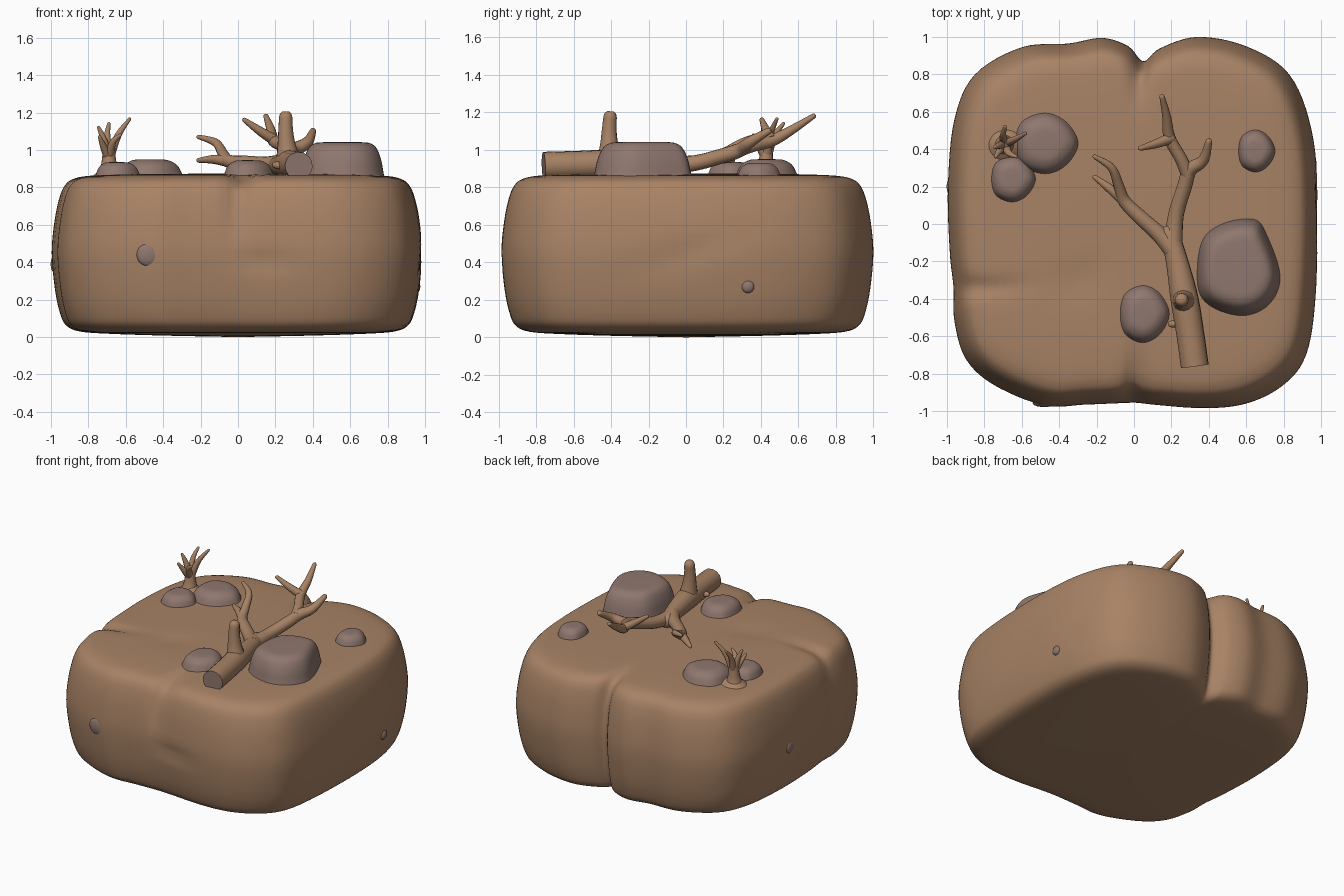
import bpy, bmesh, math
from mathutils import Vector


def material(name, rgb):
    m = bpy.data.materials.new(name)
    m.diffuse_color = (*rgb, 1)
    return m


EARTH = material("earth brown", (0.39, 0.225, 0.13))
STONE = material("mauve stone", (0.275, 0.185, 0.158))


def spline(pts, n, closed):
    """Catmull-Rom through the points, n steps per span."""
    pts = [Vector(p) for p in pts]
    k, out = len(pts), []
    for i in range(k if closed else k - 1):
        g = (lambda j: pts[j % k]) if closed else (lambda j: pts[max(0, min(k - 1, j))])
        a, b, c, d = g(i - 1), g(i), g(i + 1), g(i + 2)
        for s in range(n):
            t = s / n
            out.append(0.5 * (2 * b + (c - a) * t + (2 * a - 5 * b + 4 * c - d) * t * t
                              + (3 * b - a - 3 * c + d) * t ** 3))
    return out if closed else out + [pts[-1]]


def finish(name, bm, mats, angle=60):
    bmesh.ops.recalc_face_normals(bm, faces=bm.faces)
    me = bpy.data.meshes.new(name)
    bm.to_mesh(me)
    bm.free()
    ob = bpy.data.objects.new(name, me)
    bpy.context.collection.objects.link(ob)
    for m in mats:
        me.materials.append(m)
    bpy.ops.object.select_all(action='DESELECT')
    ob.select_set(True)
    bpy.context.view_layer.objects.active = ob
    bpy.ops.object.shade_smooth_by_angle(angle=math.radians(angle))
    return ob


def bridge(bm, rings):
    for r, q in zip(rings, rings[1:]):
        for i in range(len(r)):
            j = (i + 1) % len(r)
            bm.faces.new((r[i], r[j], q[j], q[i]))


def mound(name, outline, centre, profile, mat, warp=lambda v: v, n=6, m=4):
    """Smooth outline swept over a (scale, height) profile."""
    loop = spline(outline, n, True)
    c = Vector(centre)
    bm = bmesh.new()
    rings = []
    for f, z in spline(profile, m, False):
        f = max(f, 0.004)
        rings.append([bm.verts.new(warp(Vector((*(c + (p - c) * f), z)))) for p in loop])
    bridge(bm, rings)
    bm.faces.new(rings[0])
    bm.faces.new(rings[-1])
    return finish(name, bm, [mat])


def bump(v, mid, w):
    return math.exp(-((v - mid) / w) ** 2)


def ramp(v, a, b):
    t = max(0, min(1, (v - a) / (b - a)))
    return t * t * (3 - 2 * t)


def grooves(v):
    x, y, z = v
    up = ramp(z, 0.6, 0.85)
    dz = -0.05 * up * bump(x, 0.02, 0.05) * ramp(abs(y), 0.55, 0.95)      # top crease
    dz -= 0.03 * up * bump(y, -0.34, 0.05) * ramp(-x, 0.4, 0.95)          # left crease
    dz -= 0.012 * up * bump(x, -0.3, 0.15) * bump(y, -0.3, 0.1)
    front = ramp(-y, 0.6, 0.9)
    dy = 0.03 * front * bump(x, -0.01, 0.05) * ramp(z, 0.4, 0.7)          # front crease
    dy += 0.018 * front * bump(z, 0.41, 0.04) * bump(x, 0.14, 0.15)
    dx = -0.015 * ramp(x, 0.6, 0.9) * bump(z, 0.45 + 0.3 * y, 0.07) * bump(y, 0, 0.25)
    return Vector((x + dx, y + dy, z + dz))


# Main block of ground
mound("ground_block",
      [(-0.17, 0.995), (-0.03, 0.95), (0.05, 0.87), (0.14, 0.94), (0.34, 1.0), (0.6, 0.95),
       (0.83, 0.8), (0.95, 0.5), (0.985, 0.1), (0.97, -0.4), (0.92, -0.7), (0.8, -0.86),
       (0.6, -0.96), (0.35, -0.985), (0.0, -0.96), (-0.25, -0.965), (-0.48, -0.97),
       (-0.75, -0.86), (-0.9, -0.72), (-0.96, -0.52), (-0.965, -0.34), (-0.985, -0.15),
       (-0.995, 0.2), (-0.96, 0.56), (-0.85, 0.8), (-0.6, 0.945), (-0.35, 0.965)],
      (0, 0),
      [(0, 0), (0.4, 0.008), (0.7, 0.018), (0.85, 0.03), (0.92, 0.06), (0.953, 0.12), (0.982, 0.25),
       (1, 0.45), (0.985, 0.62), (0.96, 0.74), (0.93, 0.81), (0.885, 0.845), (0.8, 0.862),
       (0.6, 0.87), (0.3, 0.873), (0, 0.874)], EARTH, grooves)


# Large flat-topped boulder
mound("large_boulder",
      [(0.47, 0.0), (0.64, 0.025), (0.71, -0.06), (0.78, -0.28), (0.72, -0.43), (0.58, -0.49),
       (0.41, -0.44), (0.34, -0.33), (0.36, -0.1)], (0.56, -0.23),
      [(1.03, 0.84), (0.99, 0.88), (0.93, 0.95), (0.82, 1.01), (0.66, 1.037), (0.4, 1.042),
       (0, 1.043)], STONE)


# Low rounded stones: name, x, y, half width, half depth, top
for name, x, y, rx, ry, top in [
        ("right_stone", 0.65, 0.39, 0.095, 0.11, 0.93),
        ("front_stone", 0.05, -0.48, 0.13, 0.15, 0.945),
        ("left_stone_big", -0.475, 0.43, 0.165, 0.16, 0.95),
        ("left_stone_small", -0.65, 0.24, 0.115, 0.12, 0.935)]:
    ring = [(x + rx * math.cos(a) * (1 + 0.06 * math.cos(3 * a)),
             y + ry * math.sin(a)) for a in (i * math.tau / 8 for i in range(8))]
    h = top - 0.87
    mound(name, ring, (x, y), [(1.06, 0.85), (1, 0.875), (0.86, 0.87 + 0.6 * h),
                               (0.6, 0.87 + 0.93 * h), (0.3, top), (0, top)], STONE)

# Pebbles embedded in the sides
for name, loc, size in [("front_pebble", (-0.48, -0.957, 0.44), (0.062, 0.022, 0.062)),
                        ("right_pebble", (0.955, 0.33, 0.27), (0.02, 0.034, 0.034)),
                        ("left_pebble", (-0.98, 0.2, 0.39), (0.022, 0.045, 0.045))]:
    bm = bmesh.new()
    bmesh.ops.create_icosphere(bm, subdivisions=3, radius=1)
    for v in bm.verts:
        v.co = Vector([v.co[i] * size[i] + loc[i] for i in range(3)])
    finish(name, bm, [STONE])


def branch(bm, pts, cut=False):
    """Tapered tube through (x, y, z, radius) points with a rounded tip."""
    path = spline(pts, 5, False)
    dirs = [(path[min(i + 1, len(path) - 1)].xyz - path[max(i - 1, 0)].xyz).normalized()
            for i in range(len(path))]
    tip = path[-1].copy()
    for f in (0.5, 0.85):
        p = tip.xyz + dirs[-1] * tip.w * f
        path.append(Vector((*p, tip.w * math.sqrt(1 - f * f))))
        dirs.append(dirs[-1])
    rings = []
    side = dirs[0].orthogonal().normalized()
    for p, d in zip(path, dirs):
        side = (side - d * side.dot(d)).normalized()
        up = d.cross(side)
        rings.append([bm.verts.new(p.xyz + p.w * (math.cos(a) * side + math.sin(a) * up))
                      for a in (i * math.tau / 14 for i in range(14))])
    bridge(bm, rings)
    bm.faces.new(rings[-1])
    end = bm.faces.new(rings[0])
    end.material_index = 1 if cut else 0


# Fallen log with forked branches
bm = bmesh.new()
branch(bm, [(0.325, -0.76, 0.915, 0.075), (0.3, -0.58, 0.92, 0.075), (0.27, -0.4, 0.925, 0.075),
            (0.23, -0.2, 0.92, 0.06), (0.19, -0.05, 0.915, 0.05)], cut=True)
branch(bm, [(0.27, -0.41, 0.93, 0.07), (0.26, -0.41, 1.02, 0.05), (0.255, -0.41, 1.1, 0.04),
            (0.255, -0.405, 1.175, 0.036)])
branch(bm, [(0.28, -0.53, 0.91, 0.03), (0.2, -0.535, 0.92, 0.018)])
branch(bm, [(0.22, -0.15, 0.92, 0.055), (0.14, -0.06, 0.92, 0.045), (0.04, 0.03, 0.93, 0.04),
            (-0.05, 0.12, 0.94, 0.035), (-0.08, 0.2, 0.98, 0.028), (-0.12, 0.3, 1.04, 0.022),
            (-0.21, 0.36, 1.07, 0.012)])
branch(bm, [(-0.06, 0.13, 0.94, 0.03), (-0.13, 0.19, 0.95, 0.024), (-0.21, 0.25, 0.945, 0.013)])
branch(bm, [(0.21, -0.1, 0.915, 0.05), (0.225, 0.05, 0.93, 0.042), (0.27, 0.2, 0.97, 0.04),
            (0.3, 0.29, 1.0, 0.038), (0.37, 0.34, 1.04, 0.03), (0.4, 0.44, 1.1, 0.018)])
branch(bm, [(0.29, 0.26, 0.99, 0.038), (0.25, 0.35, 1.02, 0.033), (0.19, 0.46, 1.05, 0.032),
            (0.175, 0.57, 1.11, 0.024), (0.15, 0.68, 1.18, 0.014)])
branch(bm, [(0.2, 0.46, 1.05, 0.03), (0.12, 0.43, 1.1, 0.024), (0.035, 0.405, 1.16, 0.013)])
finish("fallen_log", bm, [EARTH, STONE])

# Small upright twig beside the left stones
bm = bmesh.new()
branch(bm, [(-0.69, 0.42, 0.84, 0.075), (-0.69, 0.425, 0.91, 0.045), (-0.69, 0.43, 1.0, 0.032)])
for mid, tip in [((-0.64, 0.45, 1.08), (-0.58, 0.485, 1.165)),
                 ((-0.72, 0.42, 1.06), (-0.745, 0.41, 1.12)),
                 ((-0.7, 0.47, 1.07), (-0.69, 0.52, 1.14)),
                 ((-0.67, 0.38, 1.04), (-0.63, 0.36, 1.08)),
                 ((-0.72, 0.39, 1.02), (-0.74, 0.36, 1.07))]:
    branch(bm, [(-0.69, 0.43, 0.95, 0.026), (*mid, 0.018), (*tip, 0.009)])
finish("small_twig", bm, [EARTH])

# Mound at the foot of the twig
foot = [(-0.68 + 0.1 * math.cos(a), 0.42 + 0.09 * math.sin(a))
        for a in (i * math.tau / 8 for i in range(8))]
mound("twig_foot", foot, (-0.68, 0.42), [(1.1, 0.85), (0.8, 0.875), (0.4, 0.9), (0, 0.915)], EARTH)
